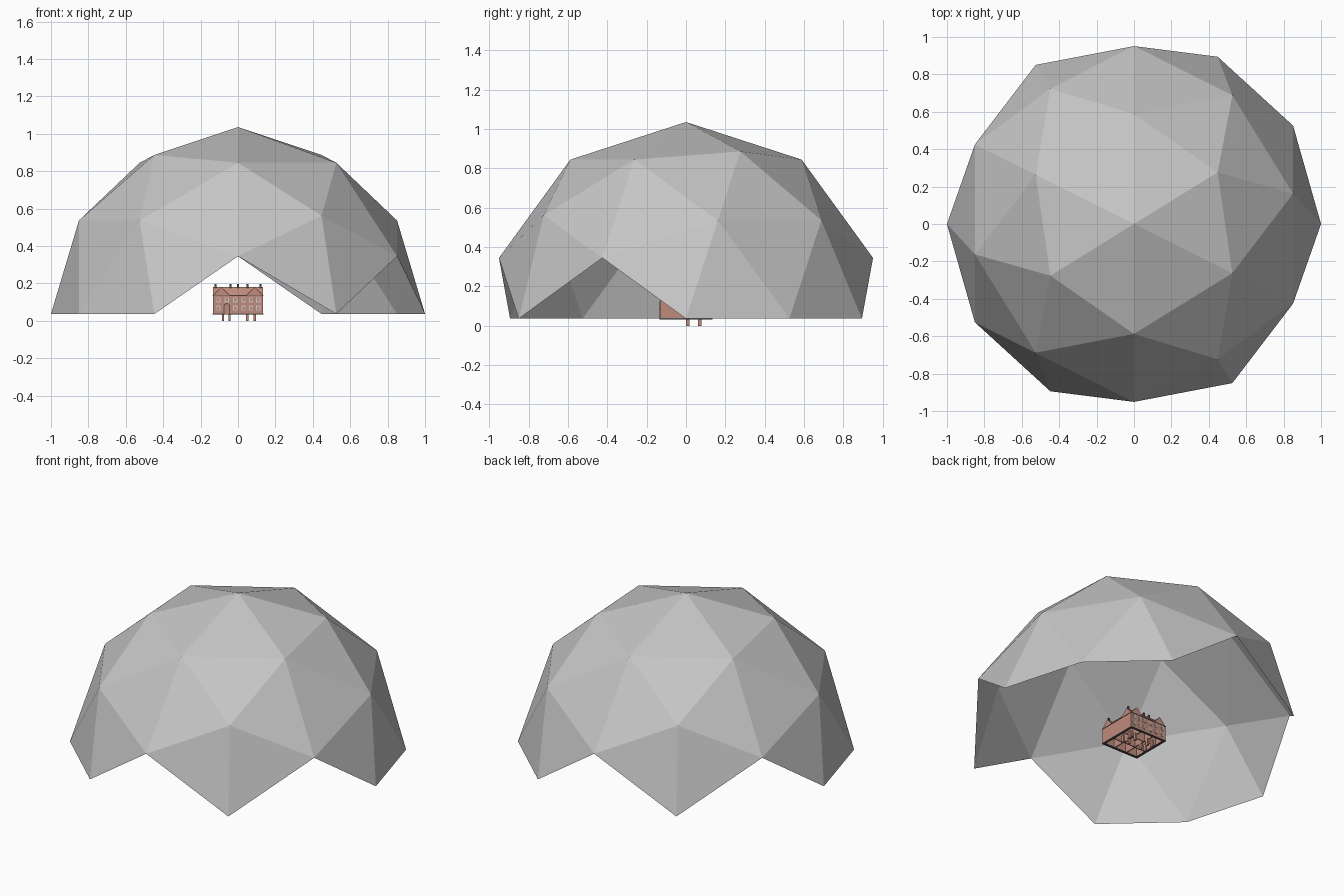
import bpy, bmesh, math
from mathutils import Vector, Matrix

if "Cube" in bpy.data.objects:
    bpy.data.objects.remove(bpy.data.objects["Cube"])


def mat(name, col):
    m = bpy.data.materials.new(name)
    m.diffuse_color = (*col, 1)
    m.use_nodes = True
    m.node_tree.nodes["Principled BSDF"].inputs["Base Color"].default_value = m.diffuse_color
    return m


GREY = mat("dome grey", (0.56, 0.56, 0.56))
BRICK = mat("brick red", (0.52, 0.26, 0.20))
PALE = mat("window pale", (0.62, 0.62, 0.62))
DARK = mat("trim dark", (0.10, 0.09, 0.09))


def finish(bm, name, material):
    me = bpy.data.meshes.new(name)
    bm.to_mesh(me)
    bm.free()
    me.materials.append(material)
    ob = bpy.data.objects.new(name, me)
    bpy.context.collection.objects.link(ob)
    return ob


def boxes(name, spans, material):
    """One object from several boxes given as (x0, x1, y0, y1, z0, z1)."""
    bm = bmesh.new()
    for x0, x1, y0, y1, z0, z1 in spans:
        m = Matrix.Translation(((x0 + x1) / 2, (y0 + y1) / 2, (z0 + z1) / 2))
        m = m @ Matrix.Diagonal((x1 - x0, y1 - y0, z1 - z0, 1))
        bmesh.ops.create_cube(bm, size=1, matrix=m)
    return finish(bm, name, material)


# Dome: icosahedron standing on an edge, split once, upper whole faces kept
BASE = 0.036
a, b = 0.52573, 0.85065
u, v, w = Vector((b, a, 0)), Vector((-a, b, 0)), Vector((0, 0, 1))
bm = bmesh.new()
for p, q in ((u, w), (w, v), (v, u)):
    for s in (-1, 1):
        for t in (-1, 1):
            bm.verts.new(p * a * s + q * b * t)
bmesh.ops.convex_hull(bm, input=bm.verts[:])
bmesh.ops.subdivide_edges(bm, edges=bm.edges[:], cuts=1, use_grid_fill=True)
for vert in bm.verts:
    vert.co.normalize()
low = [f for f in bm.faces if min(x.co.z for x in f.verts) < -0.01]
bmesh.ops.delete(bm, geom=low, context='FACES')
bmesh.ops.recalc_face_normals(bm, faces=bm.faces[:])
if max(bm.faces, key=lambda f: f.calc_center_median().z).normal.z < 0:
    bmesh.ops.reverse_faces(bm, faces=bm.faces[:])
bmesh.ops.translate(bm, verts=bm.verts[:], vec=(0, 0, BASE))
finish(bm, "dome_shell", GREY)

# House walls: outer ring, courtyard ring and room partitions, open below
R, C, T, EAVE, RIDGE = 0.133, 0.045, 0.006, 0.135, 0.182


def ring(r, z0, z1, t=T):
    return [(-r, r, -r, -r + t, z0, z1), (-r, r, r - t, r, z0, z1),
            (-r, -r + t, -r + t, r - t, z0, z1), (r - t, r, -r + t, r - t, z0, z1)]


boxes("outer_walls", ring(R, BASE, EAVE), BRICK)
boxes("courtyard_walls", ring(C, BASE, EAVE), BRICK)
parts = []
for s in (-1, 1):
    lo, hi = sorted((s * C, s * (R - T)))
    for k in (-C, C):
        parts += [(k - 0.003, k + 0.003, lo, hi, BASE, EAVE),
                  (lo, hi, k - 0.003, k + 0.003, BASE, EAVE)]
boxes("room_partitions", parts, BRICK)
boxes("base_rim", ring(R + 0.002, BASE - 0.003, BASE + 0.003, 0.014), DARK)


# Four gabled roofs around the courtyard
def gable_roof(name, angle):
    bm = bmesh.new()
    ends = []
    for x in (-R, R):
        ends.append([bm.verts.new((x, y, z)) for y, z in
                     ((-R, EAVE), (-(R + C) / 2, RIDGE), (-C, EAVE))])
    l, r = ends
    bm.faces.new(l)
    bm.faces.new(r[::-1])
    for i in range(2):
        bm.faces.new((l[i], r[i], r[i + 1], l[i + 1]))
    bmesh.ops.rotate(bm, verts=bm.verts[:], matrix=Matrix.Rotation(angle, 3, 'Z'))
    bmesh.ops.recalc_face_normals(bm, faces=bm.faces[:])
    return finish(bm, name, BRICK)


for i, side in enumerate(("front", "right", "back", "left")):
    gable_roof(side + "_roof", i * math.pi / 2)

# Chimneys and eave line
boxes("chimneys", [(x - 0.005, x + 0.005, s * 0.09 - 0.005, s * 0.09 + 0.005, 0.172, 0.196)
                   for x in (-0.12, -0.04, 0.0, 0.05, 0.12) for s in (-1, 1)], DARK)
boxes("eave_line", ring(R + 0.002, EAVE - 0.002, EAVE + 0.001, 0.006), DARK)

# Windows: pale frames with dark panes on front and back, two storeys
frames, panes = [], []
for s in (-1, 1):
    for x in (-0.105, -0.06, -0.015, 0.03, 0.07, 0.108):
        for z in (0.068, 0.112):
            if s < 0 and x == -0.06 and z < 0.1:
                continue  # the door is here
            for out, h, k, lst in ((0.002, 0.011, 0.013, frames), (0.003, 0.007, 0.009, panes)):
                y0, y1 = sorted((s * R, s * (R + out)))
                lst.append((x - h, x + h, y0, y1, z - k, z + k))
boxes("window_frames", frames, PALE)
boxes("window_panes", panes, BRICK)


# Arched front door
def arch(name, width, top, y, material):
    bm = bmesh.new()
    pts = [(-width, BASE), (width, BASE)]
    pts += [(width * math.cos(t * math.pi / 8), top - width + width * math.sin(t * math.pi / 8))
            for t in range(9)]
    f = bm.faces.new([bm.verts.new((-0.06 + x, y, z)) for x, z in pts])
    ext = bmesh.ops.extrude_face_region(bm, geom=[f])
    bmesh.ops.translate(bm, vec=(0, 0.003, 0),
                        verts=[g for g in ext['geom'] if isinstance(g, bmesh.types.BMVert)])
    bmesh.ops.recalc_face_normals(bm, faces=bm.faces[:])
    finish(bm, name, material)


arch("door_surround", 0.017, 0.095, -R - 0.002, DARK)
arch("door", 0.012, 0.089, -R - 0.003, BRICK)

# Footing posts under the house
boxes("footing_posts", [(x - 0.006, x + 0.006, y - 0.009, y + 0.009, 0.0, BASE + 0.01)
                        for x in (-0.08, -0.045, 0.05, 0.09) for y in (0.009, 0.07)], BRICK)
